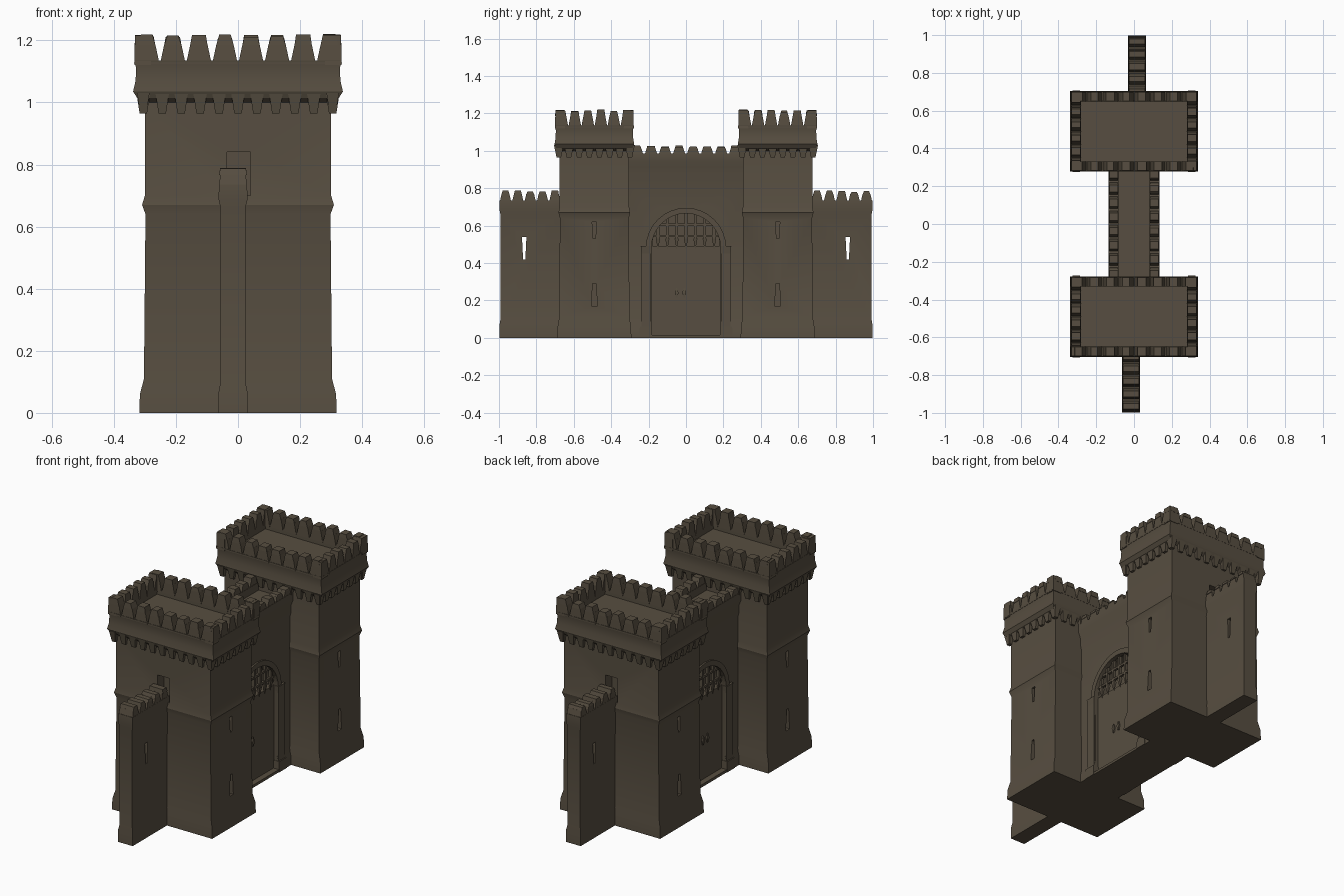
import bpy, bmesh, math, random

if "Cube" in bpy.data.objects:
    bpy.data.objects.remove(bpy.data.objects["Cube"])
random.seed(4)

stone = bpy.data.materials.new("brown stone")
stone.diffuse_color = (0.095, 0.076, 0.052, 1)
stone.use_nodes = True
stone.node_tree.nodes["Principled BSDF"].inputs["Base Color"].default_value = stone.diffuse_color


def finish(name, bm):
    bmesh.ops.recalc_face_normals(bm, faces=bm.faces)
    me = bpy.data.meshes.new(name)
    bm.to_mesh(me)
    bm.free()
    me.materials.append(stone)
    ob = bpy.data.objects.new(name, me)
    bpy.context.collection.objects.link(ob)
    return ob


def loft(name, rings, cx=0, cy=0):
    """Stack of rectangles (half x, half y, z), capped at both ends."""
    bm = bmesh.new()
    loops = [[bm.verts.new((cx + sx * hx, cy + sy * hy, z))
              for sx, sy in ((-1, -1), (1, -1), (1, 1), (-1, 1))] for hx, hy, z in rings]
    for a, b in zip(loops, loops[1:]):
        for i in range(4):
            j = (i + 1) % 4
            bm.faces.new((a[i], a[j], b[j], b[i]))
    bm.faces.new(loops[0])
    bm.faces.new(loops[-1])
    return finish(name, bm)


def add_prism(bm, pts, x0, x1):
    """Extrude a (y, z) outline along x."""
    a = [bm.verts.new((x0, y, z)) for y, z in pts]
    b = [bm.verts.new((x1, y, z)) for y, z in pts]
    n = len(pts)
    for i in range(n):
        bm.faces.new((a[i], a[(i + 1) % n], b[(i + 1) % n], b[i]))
    bm.faces.new(a)
    bm.faces.new(b)


def add_frustum(bm, x, y, z0, z1, bx, by, tx, ty):
    vs = [[bm.verts.new((x + sx * hx, y + sy * hy, z))
           for sx, sy in ((-1, -1), (1, -1), (1, 1), (-1, 1))]
          for hx, hy, z in ((bx, by, z0), (tx, ty, z1))]
    for i in range(4):
        j = (i + 1) % 4
        bm.faces.new((vs[0][i], vs[0][j], vs[1][j], vs[1][i]))
    bm.faces.new(vs[0])
    bm.faces.new(vs[1])


def cut(ob, bm):
    """Subtract a cutter mesh and bake the result."""
    tool = finish("cutter", bm)
    m = ob.modifiers.new("cut", 'BOOLEAN')
    m.operation, m.solver, m.object = 'DIFFERENCE', 'EXACT', tool
    dg = bpy.context.evaluated_depsgraph_get()
    me = bpy.data.meshes.new_from_object(ob.evaluated_get(dg))
    ob.modifiers.clear()
    ob.data = me
    bpy.data.objects.remove(tool)


def merlon(bm, x, y, z0, z1, along_x, w, d):
    """Tapered tooth, slightly uneven in width and height."""
    k = random.uniform(0.42, 0.58)
    top = z1 - random.uniform(0, 0.012)
    mid = z0 + (z1 - z0) * 0.6
    for za, zb, wa, wb in ((z0 - 0.01, mid, w, w * 0.68), (mid - 0.001, top, w * 0.68, w * k)):
        if along_x:
            add_frustum(bm, x, y, za, zb, wa, d, wb, d * 0.92)
        else:
            add_frustum(bm, x, y, za, zb, d, wa, d * 0.92, wb)


def arch(r, spring, z0, n=16):
    return [(-r, z0), (r, z0)] + [(r * math.cos(math.pi * i / n), spring + r * math.sin(math.pi * i / n))
                                  for i in range(n + 1)]


SPRING, R = 0.48, 0.185
for s, side in ((-1, "front"), (1, "back")):
    cy = 0.49 * s
    # tower body, string course, parapet and sunken roof in one shell
    tower = loft(side + "_tower", [
        (.318, .198, 0), (.316, .196, .06), (.303, .188, .11), (.298, .184, .64), (.309, .192, .67),
        (.300, .186, .70), (.300, .186, 1.0), (.325, .204, 1.015), (.338, .213, 1.035),
        (.330, .207, 1.07), (.328, .206, 1.11), (.334, .211, 1.135), (.282, .160, 1.135),
        (.282, .160, 1.105)], 0, cy)
    # arrow slits and the doorway onto the side wall
    bm = bmesh.new()
    for t in (-1, 1):
        add_frustum(bm, t * 0.30, cy, .17, .29, .035, .016, .035, .009)
        add_frustum(bm, t * 0.30, cy, .53, .62, .02, .006, .02, .012)
    add_frustum(bm, -0.002 * s, 0.68 * s, .70, .84, .038, .06, .038, .06)
    cut(tower, bm)

    # tower battlements
    bm = bmesh.new()
    for i in range(8):
        for t in (-1, 1):
            merlon(bm, -.294 + .084 * i, cy + t * .184, 1.135, 1.22, True, .041, .026)
    for i in range(6):
        for t in (-1, 1):
            merlon(bm, t * .307, cy - .174 + .0696 * i, 1.135, 1.22, False, .035, .026)
    for t in (-1, 1):
        for u in (-1, 1):
            add_frustum(bm, t * .307, cy + u * .184, 1.12, 1.215, .027, .027, .025, .024)
    finish(side + "_tower_battlements", bm)

    # corbels under the parapet
    bm = bmesh.new()
    for i in range(11):
        for t in (-1, 1):
            add_frustum(bm, -.305 + .061 * i, cy + t * .19, .965, 1.03, .012, .008, .022, .020)
    for i in range(8):
        for t in (-1, 1):
            add_frustum(bm, t * .305, cy - .19 + .0543 * i, .965, 1.03, .010, .012, .020, .026)
    finish(side + "_tower_corbels", bm)

    # side wall with a slit right through it
    wx, wy = 0.016 * s, 0.83 * s
    wall = loft(side + "_side_wall", [
        (.047, .168, 0), (.046, .167, .07), (.040, .162, .10), (.040, .162, .66),
        (.047, .168, .69), (.045, .166, .735)], wx, wy)
    bm = bmesh.new()
    add_frustum(bm, wx, .865 * s, .42, .54, .1, .006, .1, .012)
    cut(wall, bm)
    bm = bmesh.new()
    for i in range(5):
        merlon(bm, wx, s * (.965 - .066 * i), .735, .79, False, .031, .045)
    finish(side + "_side_wall_battlements", bm)

# gatehouse wall with arched recesses on both faces
gate = loft("gate_wall", [
    (.132, .33, 0), (.130, .33, .05), (.118, .33, .09), (.116, .33, .84), (.124, .33, .87),
    (.124, .33, .91), (.136, .33, .94), (.134, .33, .985), (.082, .325, .985), (.082, .325, .94)])
for t in (-1, 1):
    bm = bmesh.new()
    add_prism(bm, arch(R, SPRING, .015), t * .098, t * .2)
    cut(gate, bm)
    bm = bmesh.new()
    add_prism(bm, arch(R - .005, SPRING + .02, SPRING + .01), t * .04, t * .11)
    cut(gate, bm)

# gate battlements
bm = bmesh.new()
for i in range(8):
    for t in (-1, 1):
        merlon(bm, t * .108, -.262 + .075 * i, .985, 1.03, False, .035, .025)
finish("gate_battlements", bm)

for t, side in ((-1, "left"), (1, "right")):
    # raised arch surround
    bm = bmesh.new()
    n = 16
    for i in range(n):
        a, b = math.pi * i / n, math.pi * (i + 1) / n
        add_prism(bm, [(r * math.cos(q), SPRING + r * math.sin(q))
                       for r, q in ((R, a), (R + .03, a), (R + .03, b), (R, b))], t * .10, t * .126)
    finish(side + "_arch_surround", bm)

    # pilasters beside the door
    bm = bmesh.new()
    for u in (-1, 1):
        add_frustum(bm, t * .115, u * .215, 0, .06, .020, .034, .018, .032)
        add_frustum(bm, t * .115, u * .212, .06, .45, .012, .026, .012, .026)
        add_frustum(bm, t * .115, u * .212, .45, .49, .012, .026, .016, .030)
    finish(side + "_pilasters", bm)

    # portcullis bars, crossbars and points
    bm = bmesh.new()
    for i in range(7):
        y = -.15 + .05 * i
        top = SPRING + math.sqrt(R * R - y * y) + .005
        add_frustum(bm, t * .100, y, .53, top, .008, .007, .008, .007)
        add_frustum(bm, t * .100, y, .475, .53, .001, .001, .010, .011)
    for z in (.545, .605):
        w = math.sqrt(R * R - (z - SPRING) ** 2) + .004
        add_frustum(bm, t * .100, 0, z - .006, z + .006, .007, w, .007, w)
    finish(side + "_portcullis", bm)

    # door handles
    bm = bmesh.new()
    for u in (-1, 1):
        add_frustum(bm, t * .099, -.03 + u * .02, .215, .24, .006, .003, .008, .010)
        add_frustum(bm, t * .099, -.03 + u * .02, .24, .265, .008, .010, .006, .003)
    finish(side + "_door_handles", bm)

# smooth shading with sharp edges kept
for ob in bpy.context.scene.objects:
    ob.select_set(True)
    bpy.context.view_layer.objects.active = ob
bpy.ops.object.shade_smooth_by_angle(angle=math.radians(25))
